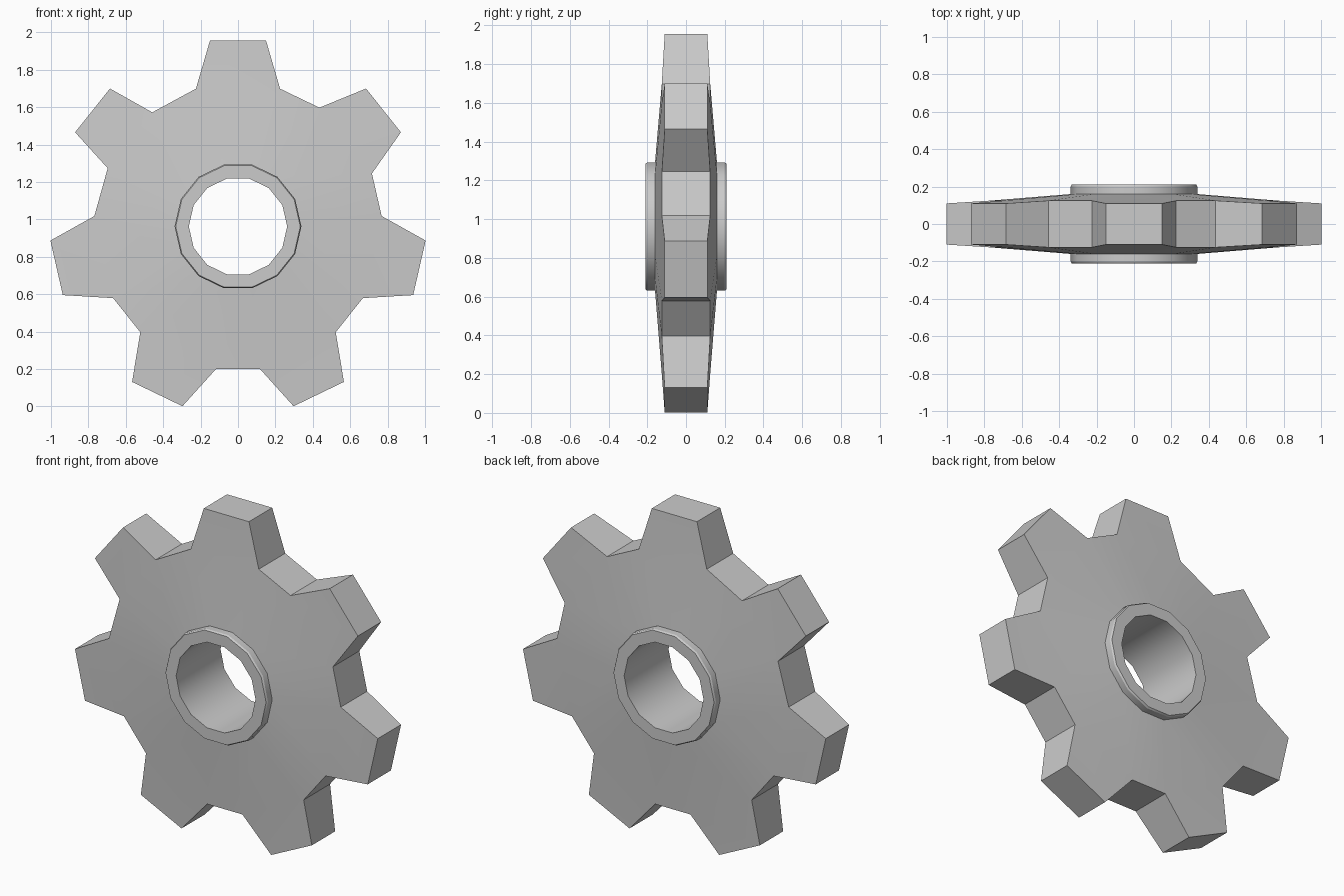
import bpy, bmesh, math

cube = bpy.data.objects.get("Cube")
if cube:
    bpy.data.objects.remove(cube, do_unlink=True)

TEETH = 7
CENTRE_Z = 0.962
PITCH = 2 * math.pi / TEETH

steel = bpy.data.materials.new("grey_steel")
steel.use_nodes = True
steel.diffuse_color = (0.6, 0.6, 0.6, 1)
steel.node_tree.nodes["Principled BSDF"].inputs["Base Color"].default_value = (0.6, 0.6, 0.6, 1)


def point(bm, radius, angle, y):
    """Vertex at an angle measured clockwise from the top."""
    return bm.verts.new((radius * math.sin(angle), y, CENTRE_Z + radius * math.cos(angle)))


def finish(bm, name):
    bmesh.ops.recalc_face_normals(bm, faces=bm.faces)
    mesh = bpy.data.meshes.new(name)
    bm.to_mesh(mesh)
    bm.free()
    mesh.materials.append(steel)
    obj = bpy.data.objects.new(name, mesh)
    bpy.context.collection.objects.link(obj)
    bpy.ops.object.select_all(action='DESELECT')
    obj.select_set(True)
    bpy.context.view_layer.objects.active = obj
    bpy.ops.object.shade_smooth_by_angle(angle=math.radians(30))
    return obj


# Toothed disc, thinning from the hub to the tooth tips
bm = bmesh.new()
sides = []
for s in (-1, 1):
    teeth = []
    for i in range(TEETH):
        a = i * PITCH
        narrow = i == TEETH - 1          # one tooth is worn at its root
        root, half = (0.763, 14.5) if narrow else (0.77, 17)
        half, tip = math.radians(half), math.radians(8.55)
        teeth.append([point(bm, 0.338, a - PITCH / 4, s * 0.16),
                      point(bm, root, a - half, s * 0.125),
                      point(bm, 1.006, a - tip, s * 0.11),
                      point(bm, 1.006, a + tip, s * 0.11),
                      point(bm, root, a + half, s * 0.125),
                      point(bm, 0.338, a + PITCH / 4, s * 0.16)])
    for i, t in enumerate(teeth):
        n = teeth[(i + 1) % TEETH]
        bm.faces.new((t[0], t[1], t[4], t[5]))
        bm.faces.new(t[1:5])
        bm.faces.new((t[5], t[4], n[1], n[0]))
    sides.append([v for t in teeth for v in t[1:5]])
front, back = sides
for i in range(len(front)):
    j = (i + 1) % len(front)
    bm.faces.new((front[i], front[j], back[j], back[i]))
finish(bm, "toothed_disc")

# Hub sleeve: a closed ring profile spun round the axle
bm = bmesh.new()
profile = [(0.263, -0.21), (0.333, -0.21), (0.339, -0.2),
           (0.339, 0.2), (0.333, 0.21), (0.263, 0.21)]
steps = 2 * TEETH
rings = [[point(bm, r, (k + 0.5) * PITCH / 2, y) for r, y in profile] for k in range(steps)]
for k in range(steps):
    a, b = rings[k], rings[(k + 1) % steps]
    for i in range(len(profile)):
        j = (i + 1) % len(profile)
        bm.faces.new((a[i], a[j], b[j], b[i]))
finish(bm, "hub_sleeve")
